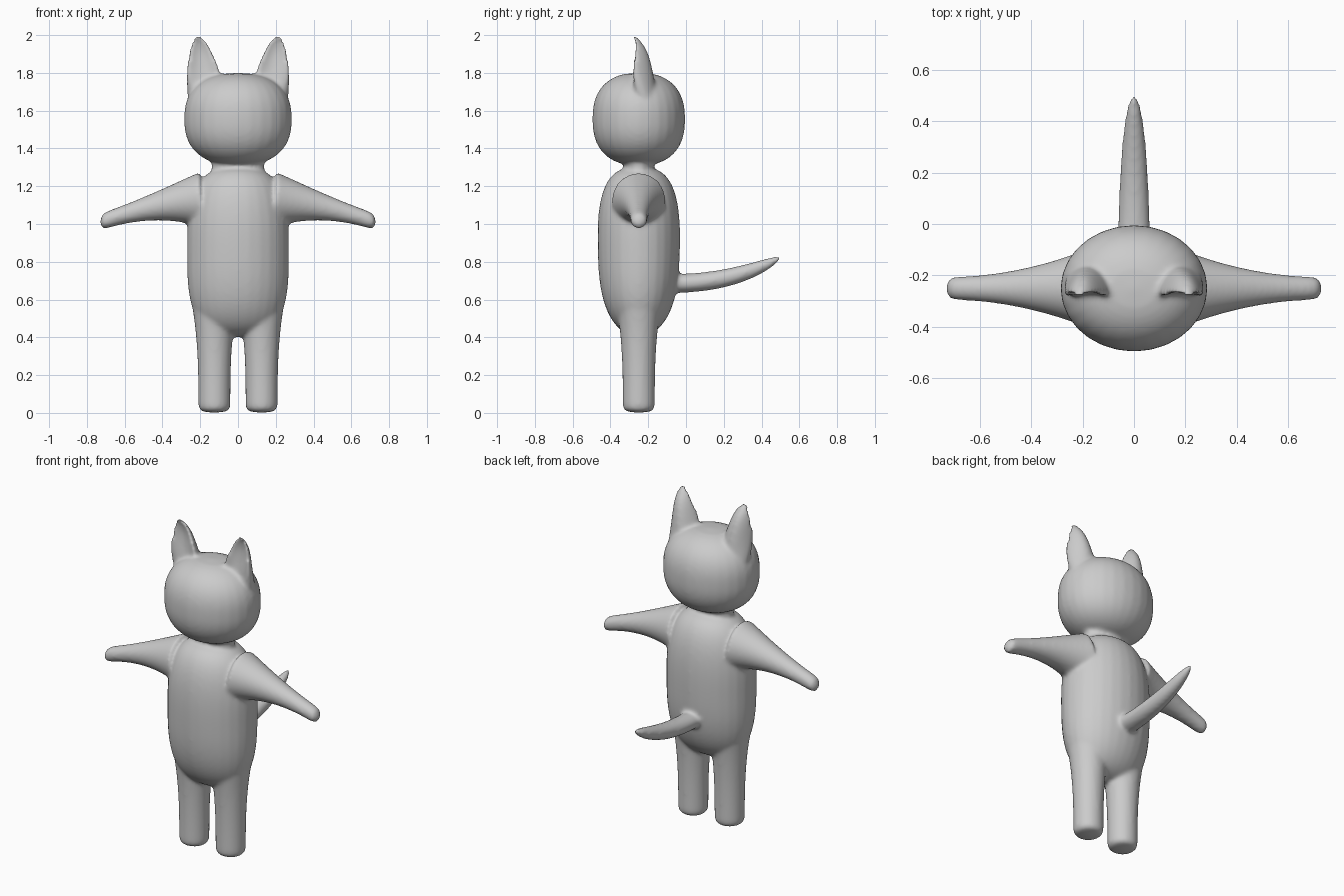
import bpy, bmesh, math
from mathutils import Vector

cube = bpy.data.objects.get("Cube")
if cube:
    bpy.data.objects.remove(cube)

DEPTH = -0.25  # depth of the body's centre line
STEPS = 80
SIDES = 28

fur = bpy.data.materials.new("grey_fur")
fur.use_nodes = True
grey = (0.6, 0.6, 0.6, 1)
fur.diffuse_color = grey
fur.node_tree.nodes["Principled BSDF"].inputs["Base Color"].default_value = grey


def dome(t, power):
    """Radius factor of a rounded block, zero at both ends."""
    return (1 - abs(2 * t - 1) ** power) ** (1 / power)


def blunt(t, power):
    """Radius factor that stays full and rounds off at the far end."""
    return math.sqrt(1 - t ** power)


def no_bend(t):
    return 0


def sweep(skin, path, radii, axes, mirror=False, bend=no_bend):
    """Closed tube along a path, with elliptical rings lying in two axes."""
    across, along = (Vector([name == axis for name in "xyz"]) for axis in axes)
    for side in (1, -1) if mirror else (1,):
        rings = []
        for step in range(STEPS + 1):
            t = step / STEPS
            wide, deep = (max(r, 0.002) for r in radii(t))
            ring = []
            for k in range(SIDES):
                angle = math.tau * k / SIDES
                c, s = math.cos(angle), math.sin(angle)
                point = Vector(path(t)) + across * wide * c
                point += along * (deep * s - bend(t) * c * c)
                point.x *= side
                ring.append(skin.verts.new(point))
            rings.append(ring)
        for lower, upper in zip(rings, rings[1:]):
            for k in range(SIDES):
                skin.faces.new((lower[k - 1], lower[k], upper[k], upper[k - 1]))
        skin.faces.new(rings[0])
        skin.faces.new(rings[-1])


def build_torso(skin):
    def radii(t):
        full = dome(t, 3)
        return 0.27 * full, 0.22 * full - 0.05 * (1 - t) ** 4
    sweep(skin, lambda t: (0, DEPTH, 0.4 + 0.9 * t), radii, "xy")


def build_neck(skin):
    sweep(skin, lambda t: (0, DEPTH, 1.2 + 0.2 * t), lambda t: (0.14, 0.08), "xy")


def build_head(skin):
    def radii(t):
        full = dome(t, 2.4)
        return 0.285 * full, 0.245 * full
    sweep(skin, lambda t: (0, DEPTH, 1.31 + 0.49 * t), radii, "xy")


def build_legs(skin):
    def radii(t):
        r = (0.085 + 0.04 * (1 - t) ** 3) * blunt(t, 60)
        return r, r
    sweep(skin, lambda t: (0.125, DEPTH, 0.6 * (1 - t)), radii, "xy", mirror=True)


def build_arms(skin):
    def path(t):
        return 0.2 + 0.53 * t, DEPTH, 1.13 - 0.12 * t ** 1.5

    def radii(t):
        r = (0.045 + 0.1 * (1 - t) ** 2) * blunt(t, 40)
        return r, r
    sweep(skin, path, radii, "yz", mirror=True)


def build_ears(skin):
    # Leaf-shaped, cupped towards the front, with the tip leaning forwards
    def path(t):
        return 0.165 + 0.045 * t, -0.22 - 0.07 * t ** 6, 1.66 + 0.35 * t

    def radii(t):
        return 0.1 * (1 - t * t) ** 0.7, 0.07 * (1 - t) ** 0.8
    sweep(skin, path, radii, "xy", mirror=True,
          bend=lambda t: 0.05 * math.sin(math.pi * t))


def build_tail(skin):
    def path(t):
        return 0, 0.6 * t - 0.1, 0.685 + 0.135 * t ** 2.3

    def radii(t):
        full = blunt(t, 4)
        return (0.065 - 0.02 * t) * full, 0.05 * full
    sweep(skin, path, radii, "xz")


skin = bmesh.new()
for build in (build_torso, build_neck, build_head, build_legs,
              build_arms, build_ears, build_tail):
    build(skin)
bmesh.ops.recalc_face_normals(skin, faces=skin.faces)

mesh = bpy.data.meshes.new("cat_skin")
skin.to_mesh(mesh)
skin.free()
mesh.materials.append(fur)
cat = bpy.data.objects.new("cat_skin", mesh)
bpy.context.collection.objects.link(cat)

# Fuse the parts into one continuous skin with soft joins
remesh = cat.modifiers.new("fuse", "REMESH")
remesh.mode = "VOXEL"
remesh.voxel_size = 0.011
remesh.use_smooth_shade = True
soften = cat.modifiers.new("soften", "SMOOTH")
soften.factor = 0.5
soften.iterations = 8
